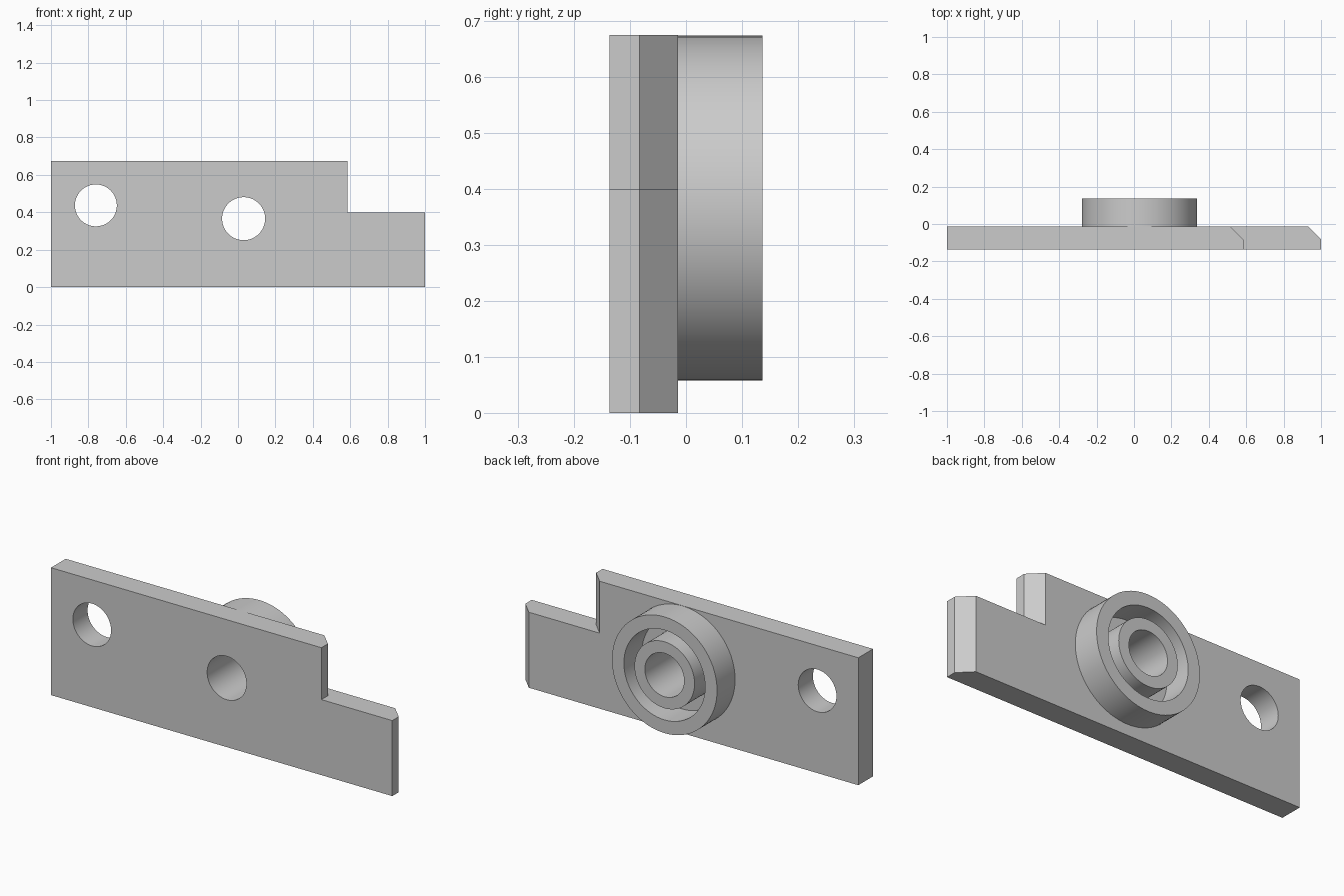
import bpy
import bmesh
from math import cos, sin, tau

cube = bpy.data.objects.get("Cube")
if cube:
    bpy.data.objects.remove(cube, do_unlink=True)

FRONT, SEAT, BACK = -0.137, -0.014, 0.137   # plate front, plate back, boss end
CHAMFER = 0.069
BOSS = (0.03, 0.366)                        # boss axis in x, z
HOLE_R = 0.115

grey = bpy.data.materials.new("plain grey")
grey.use_nodes = True
colour = (0.6, 0.6, 0.6, 1)
grey.diffuse_color = colour
grey.node_tree.nodes["Principled BSDF"].inputs["Base Color"].default_value = colour


def make_object(name, bm):
    bmesh.ops.recalc_face_normals(bm, faces=bm.faces)
    mesh = bpy.data.meshes.new(name)
    bm.to_mesh(mesh)
    bm.free()
    mesh.materials.append(grey)
    obj = bpy.data.objects.new(name, mesh)
    bpy.context.collection.objects.link(obj)
    return obj


def prism(name, outline, z0, z1):
    """Extrude an x, y outline upwards."""
    bm = bmesh.new()
    face = bm.faces.new([bm.verts.new((x, y, z0)) for x, y in outline])
    new = bmesh.ops.extrude_face_region(bm, geom=[face])["geom"]
    bmesh.ops.translate(bm, vec=(0, 0, z1 - z0),
                        verts=[v for v in new if isinstance(v, bmesh.types.BMVert)])
    return make_object(name, bm)


def circle(bm, centre, radius, y, sides):
    return [bm.verts.new((centre[0] + radius * cos(tau * i / sides), y,
                          centre[1] + radius * sin(tau * i / sides))) for i in range(sides)]


def tube(name, centre, outer, inner, y0, y1, sides=96):
    """Ring around the y axis; an inner radius of 0 gives a solid cylinder."""
    bm = bmesh.new()
    loops = [circle(bm, centre, outer, y, sides) for y in (y0, y1)]
    if inner:
        loops += [circle(bm, centre, inner, y, sides) for y in (y1, y0)]
        pairs = list(zip(loops, loops[1:] + loops[:1]))
    else:
        pairs = [(loops[0], loops[1])]
        for loop in loops:
            bm.faces.new(loop)
    for a, b in pairs:
        for i in range(sides):
            j = (i + 1) % sides
            bm.faces.new((a[i], a[j], b[j], b[i]))
    return make_object(name, bm)


def activate(obj):
    bpy.ops.object.select_all(action='DESELECT')
    obj.select_set(True)
    bpy.context.view_layer.objects.active = obj


def cut(obj, cutter):
    cutter.hide_render = True
    mod = obj.modifiers.new("cut", 'BOOLEAN')
    mod.operation = 'DIFFERENCE'
    mod.solver = 'EXACT'
    mod.object = cutter
    activate(obj)
    bpy.ops.object.modifier_apply(modifier=mod.name)
    bpy.data.objects.remove(cutter, do_unlink=True)


# Plate with one chamfered end
plate = prism("mounting_plate", [(-1, FRONT), (1, FRONT), (1, SEAT - CHAMFER),
                                 (1 - CHAMFER, SEAT), (-1, SEAT)], 0, 0.675)

# Stepped corner, whose upright edge carries the same chamfer
step = 0.585
cut(plate, prism("step_cutter", [(step, FRONT - 0.1), (step, SEAT - CHAMFER),
                                 (step - CHAMFER - 0.1, SEAT + 0.1),
                                 (1.1, SEAT + 0.1), (1.1, FRONT - 0.1)], 0.4, 0.8))

# Bolt hole and bore
for centre, radius in (((-0.76, 0.437), 0.112), (BOSS, HOLE_R)):
    cut(plate, tube("hole_cutter", centre, radius, 0, FRONT - 0.1, SEAT + 0.1))

# Two concentric rings on the back, with a groove between them
outer_ring = tube("outer_ring", BOSS, 0.308, 0.238, SEAT, BACK)
inner_ring = tube("inner_ring", BOSS, 0.176, HOLE_R, SEAT, BACK)

for obj in (plate, outer_ring, inner_ring):
    activate(obj)
    bpy.ops.object.shade_smooth_by_angle(angle=0.5)
